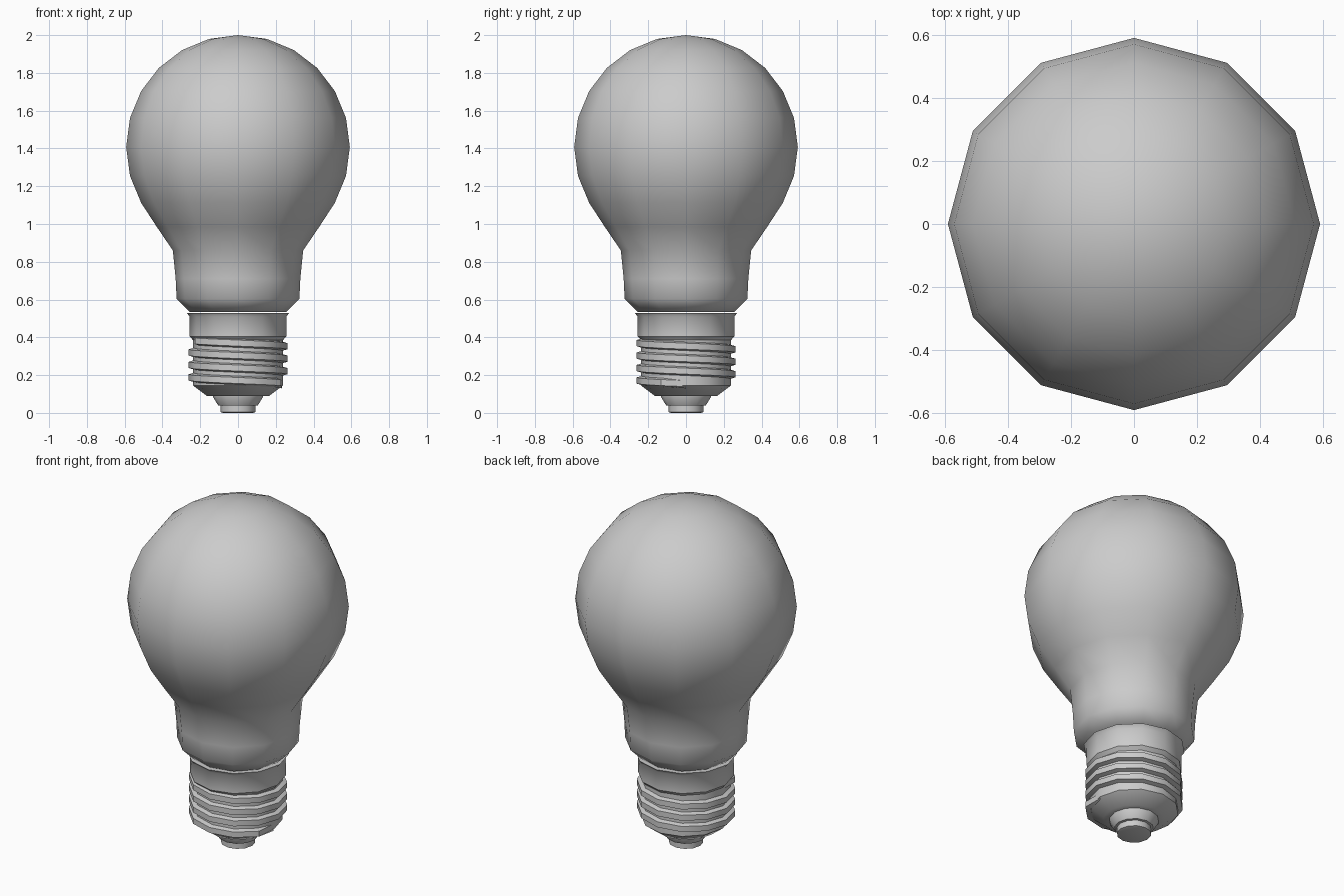
import bpy, bmesh
from math import cos, sin, radians, tau

SIDES = 12
cube = bpy.data.objects.get("Cube")
if cube:
    bpy.data.objects.remove(cube)

grey = bpy.data.materials.new("plain grey")
grey.use_nodes = True
colour = (0.6, 0.6, 0.6, 1)
grey.diffuse_color = colour
grey.node_tree.nodes["Principled BSDF"].inputs["Base Color"].default_value = colour


def finish(name, bm, angle):
    bmesh.ops.recalc_face_normals(bm, faces=bm.faces)
    mesh = bpy.data.meshes.new(name)
    bm.to_mesh(mesh)
    bm.free()
    mesh.materials.append(grey)
    ob = bpy.data.objects.new(name, mesh)
    bpy.context.collection.objects.link(ob)
    bpy.ops.object.select_all(action='DESELECT')
    ob.select_set(True)
    bpy.context.view_layer.objects.active = ob
    bpy.ops.object.shade_smooth_by_angle(angle=radians(angle))
    return ob


def lathe(name, profile, angle):
    """Turn (radius, height) points about z; close both ends."""
    bm = bmesh.new()
    rings = []
    for r, z in profile:
        if r == 0:
            rings.append([bm.verts.new((0, 0, z))] * SIDES)
        else:
            rings.append([bm.verts.new((r * cos(tau * i / SIDES), r * sin(tau * i / SIDES), z))
                          for i in range(SIDES)])
    for a, b in zip(rings, rings[1:]):
        for i in range(SIDES):
            j = (i + 1) % SIDES
            bm.faces.new(list(dict.fromkeys((a[i], a[j], b[j], b[i]))))
    for ring in (rings[0], rings[-1]):
        if ring[0] is not ring[1]:
            bm.faces.new(ring)
    return finish(name, bm, angle)


# Glass: spherical dome running into a tapered neck
R, CENTRE = 0.592, 1.408
dome = [(R * sin(radians(a)) if a else 0, CENTRE + R * cos(radians(a))) for a in range(0, 121, 15)]
neck = [(0.43, 0.985), (0.345, 0.86), (0.33, 0.71), (0.325, 0.605), (0.255, 0.535)]
lathe("glass_bulb", dome + neck, 60)

# Metal cap: flared rim, collar, thread core and tapered foot
lathe("screw_cap", [(0.25, 0.53), (0.272, 0.53), (0.256, 0.51), (0.256, 0.405), (0.238, 0.385),
                    (0.238, 0.145), (0.165, 0.09), (0.1, 0.09)], 40)

# Insulator and end contact
lathe("insulator", [(0.133, 0.095), (0.133, 0.085), (0.105, 0.04), (0.07, 0.035)], 50)
lathe("end_contact", [(0.092, 0.045), (0.092, 0.004), (0.08, 0)], 50)

# Screw thread: a ridge section swept along a helix, fading in and out
PITCH, TURNS, TOP = 0.066, 3.5, 0.386
section = [(0.232, 0.025), (0.263, 0.016), (0.263, -0.016), (0.232, -0.025)]
bm = bmesh.new()
steps = int(SIDES * TURNS)
previous = None
for k in range(steps + 1):
    t = tau * k / SIDES + tau / 2
    z = TOP - PITCH * k / SIDES
    fade = 0 if k in (0, steps) else 1
    ring = []
    for r, dz in section:
        radius = 0.232 + (r - 0.232) * fade
        ring.append(bm.verts.new((radius * cos(t), radius * sin(t), z + dz)))
    if previous:
        for i in range(4):
            j = (i + 1) % 4
            bm.faces.new((previous[i], previous[j], ring[j], ring[i]))
    else:
        bm.faces.new(ring)
    previous = ring
bm.faces.new(previous)
finish("screw_thread", bm, 40)
